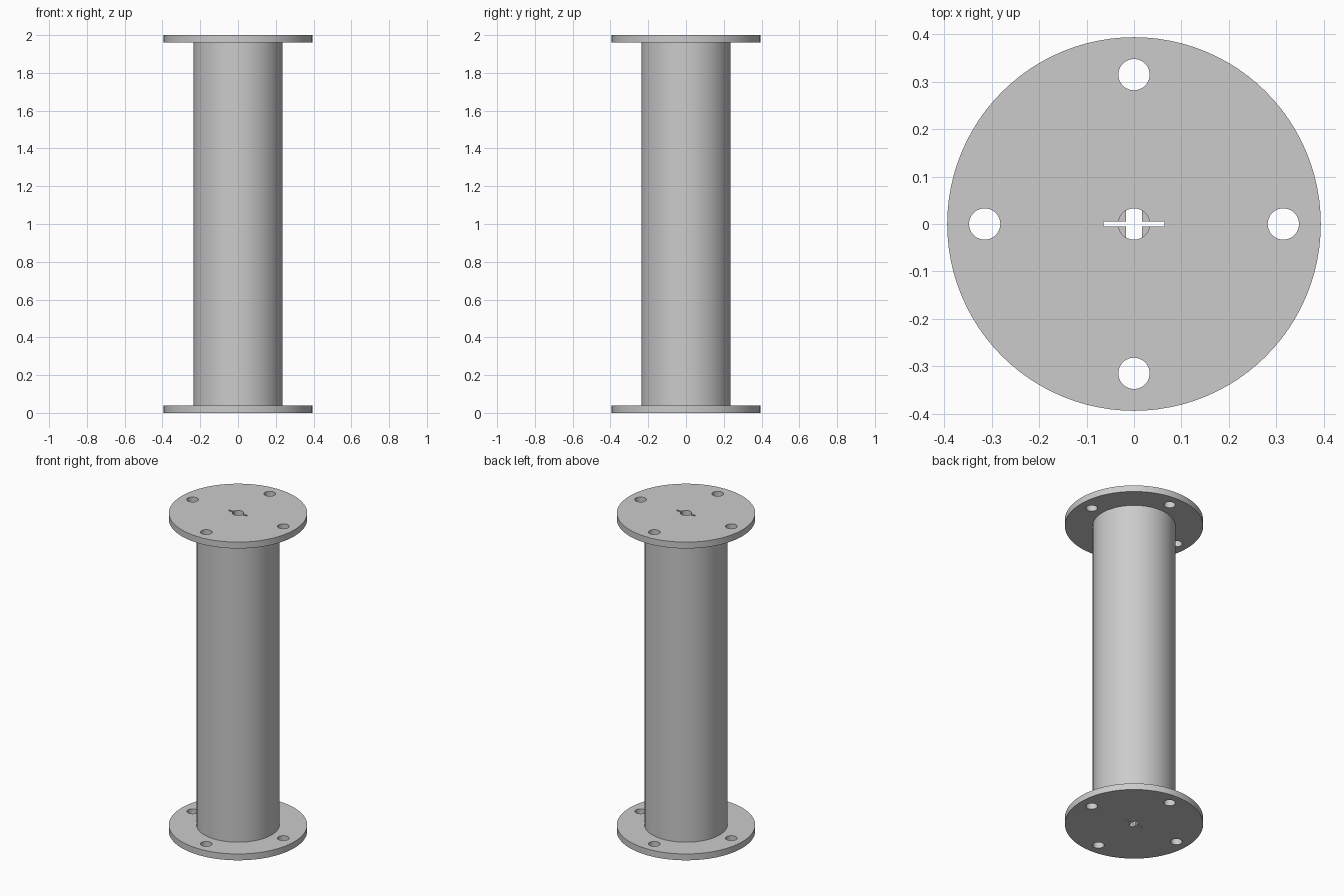
import bpy, bmesh, math
from mathutils import Matrix

if "Cube" in bpy.data.objects:
    bpy.data.objects.remove(bpy.data.objects["Cube"], do_unlink=True)

FLANGE_R, CORE_R, HEIGHT, THICK = 0.394, 0.236, 2.0, 0.04
HOLE_R, HOLE_RING, SEGMENTS = 0.033, 0.315, 96

grey = bpy.data.materials.new("plain grey")
grey.use_nodes = True
colour = (0.6, 0.6, 0.6, 1)
grey.diffuse_color = colour
grey.node_tree.nodes["Principled BSDF"].inputs["Base Color"].default_value = colour


def new_object(name, bm):
    bmesh.ops.recalc_face_normals(bm, faces=bm.faces)
    mesh = bpy.data.meshes.new(name)
    bm.to_mesh(mesh)
    bm.free()
    mesh.materials.append(grey)
    obj = bpy.data.objects.new(name, mesh)
    bpy.context.collection.objects.link(obj)
    return obj


def extrude_outline(name, points, z0, z1):
    bm = bmesh.new()
    face = bm.faces.new([bm.verts.new((x, y, z0)) for x, y in points])
    top = bmesh.ops.extrude_face_region(bm, geom=[face])["geom"]
    verts = [v for v in top if isinstance(v, bmesh.types.BMVert)]
    bmesh.ops.translate(bm, verts=verts, vec=(0, 0, z1 - z0))
    return new_object(name, bm)


def circle(r, cx=0, cy=0, n=48):
    return [(cx + r * math.cos(math.tau * i / n), cy + r * math.sin(math.tau * i / n))
            for i in range(n)]


# Spool: lathed core with a flange at each end
bm = bmesh.new()
profile = [(0, 0), (FLANGE_R, 0), (FLANGE_R, THICK), (CORE_R, THICK),
           (CORE_R, HEIGHT - THICK), (FLANGE_R, HEIGHT - THICK), (FLANGE_R, HEIGHT), (0, HEIGHT)]
verts = [bm.verts.new((r, 0, z)) for r, z in profile]
edges = [bm.edges.new(pair) for pair in zip(verts, verts[1:])]
bmesh.ops.spin(bm, geom=verts + edges, cent=(0, 0, 0), axis=(0, 0, 1),
               angle=math.tau, steps=SEGMENTS)
bmesh.ops.remove_doubles(bm, verts=bm.verts, dist=0.0001)
bmesh.ops.dissolve_limit(bm, angle_limit=0.001, verts=bm.verts, edges=bm.edges)
spool = new_object("spool", bm)

# Cutters: four bolt holes through both flanges
cutters = []
for k in range(4):
    a = k * math.pi / 2
    cutters.append(extrude_outline("bolt_hole_cutter", circle(
        HOLE_R, HOLE_RING * math.cos(a), HOLE_RING * math.sin(a)), -0.1, HEIGHT + 0.1))

# Round bore from the top, flat-sided bore at the bottom, thin slot through both
flat = 0.019
cutters.append(extrude_outline("bore_cutter", circle(HOLE_R), THICK, HEIGHT + 0.1))
flat_sided = [(max(-flat, min(flat, x)), y) for x, y in circle(HOLE_R)
              if abs(x) < flat]
cutters.append(extrude_outline("flat_bore_cutter", flat_sided, -0.1, THICK + 0.05))
slot = [(-0.064, -0.005), (0.064, -0.005), (0.064, 0.005), (-0.064, 0.005)]
cutters.append(extrude_outline("slot_cutter", slot, -0.1, HEIGHT + 0.1))

for cutter in cutters:
    cutter.hide_render = True
    mod = spool.modifiers.new("cut", "BOOLEAN")
    mod.operation = "DIFFERENCE"
    mod.solver = "EXACT"
    mod.object = cutter

# Bake the cuts, then drop the cutters
bpy.context.view_layer.update()
baked = bpy.data.meshes.new_from_object(
    spool.evaluated_get(bpy.context.evaluated_depsgraph_get()))
spool.modifiers.clear()
spool.data = baked
for cutter in cutters:
    bpy.data.objects.remove(cutter, do_unlink=True)

bpy.ops.object.select_all(action="DESELECT")
spool.select_set(True)
bpy.context.view_layer.objects.active = spool
bpy.ops.object.shade_smooth_by_angle(angle=math.radians(30))
